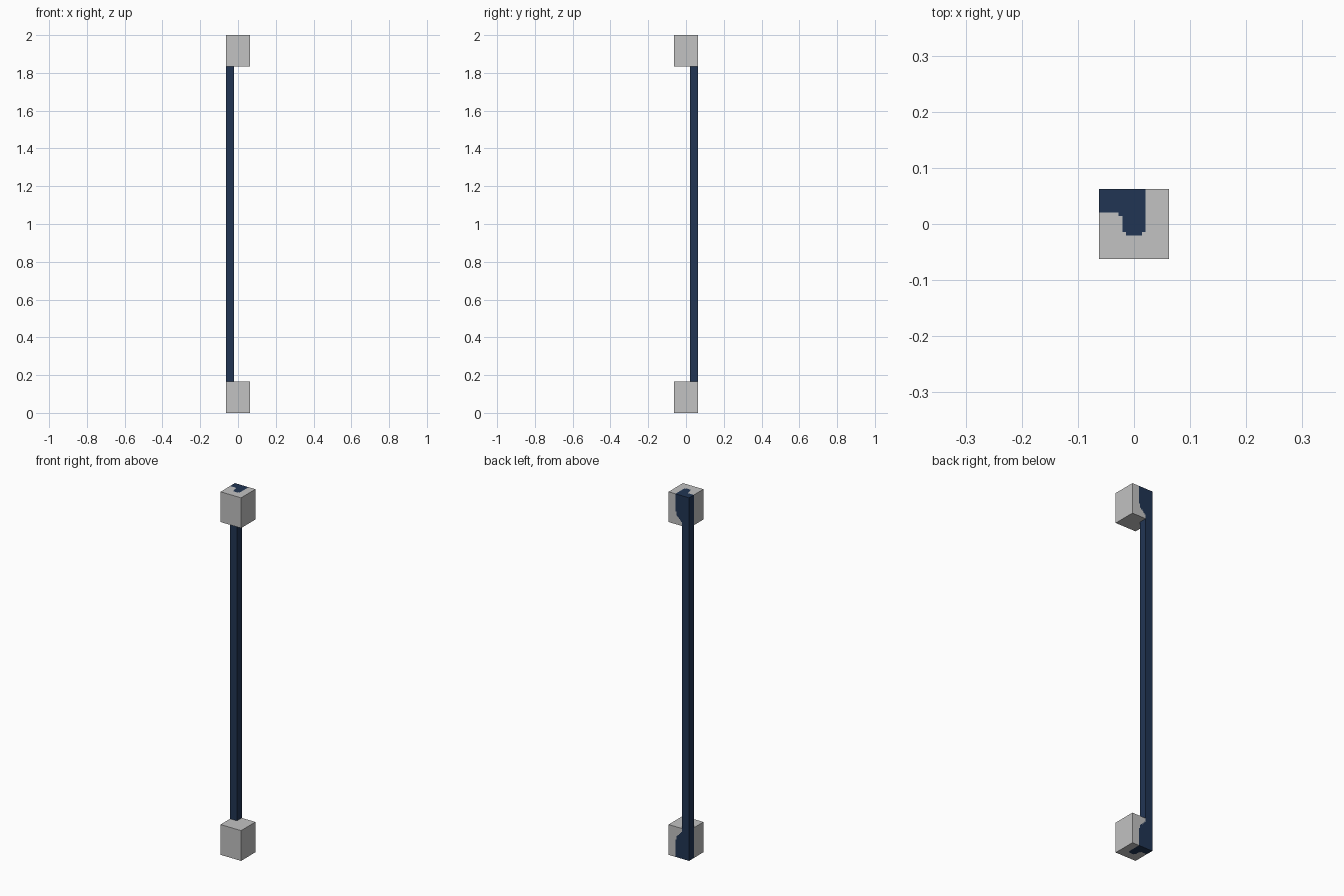
import bpy, bmesh
from mathutils import Vector

if "Cube" in bpy.data.objects:
    bpy.data.objects.remove(bpy.data.objects["Cube"])

U = 2 / 288          # one cell of the model's square pattern
W, H, P = 18, 24, 6  # block width, block height, pole width in cells
HALF = W * U / 2


def material(name, rgb):
    m = bpy.data.materials.new(name)
    m.diffuse_color = (*rgb, 1)
    m.use_nodes = True
    m.node_tree.nodes["Principled BSDF"].inputs["Base Color"].default_value = m.diffuse_color
    return m


GREY = material("light grey", (0.54, 0.54, 0.54))
NAVY = material("navy blue", (0.0152, 0.0356, 0.088))


def box(bm, lo, hi):
    bmesh.ops.create_cube(bm, size=1)
    for v in bm.verts:
        v.co = Vector([lo[i] + (v.co[i] + 0.5) * (hi[i] - lo[i]) for i in range(3)])


def finish(name, bm, mats):
    me = bpy.data.meshes.new(name)
    bm.to_mesh(me)
    bm.free()
    for m in mats:
        me.materials.append(m)
    ob = bpy.data.objects.new(name, me)
    bpy.context.collection.objects.link(ob)


def is_navy(i, j, k, n):
    """Cells from left (i), back (j) and outer end (k); n is the face normal."""
    if abs(n.z) > 0.5:                       # outer end: stepped L shape
        if k > 1:
            return False
        if j < 6:
            return i < 12
        if j < 7:
            return 5 <= i < 12
        if j < 11:
            return 6 <= i < 12
        return j < 12 and 7 <= i < 11
    if n.y > 0.5:                            # back: wide band with stepped corner
        limit = 12 if k < 14 else 11 if k < 16 else max(P, 27 - int(k))
        return i < limit
    return n.x < -0.5 and j < P              # left: pole strip


def block(name, z0, top):
    bm = bmesh.new()
    box(bm, (-HALF, -HALF, z0), (HALF, HALF, z0 + H * U))
    end = z0 + H * U if top else z0
    sign = -1 if top else 1
    # cut the faces along the pattern lines
    cuts = [((c * U - HALF, 0, 0), (1, 0, 0)) for c in range(5, 13)]
    cuts += [((0, HALF - c * U, 0), (0, 1, 0)) for c in (6, 7, 11, 12)]
    cuts += [((0, 0, end + sign * c * U), (0, 0, 1)) for c in (14, 16, 17, 18, 19, 20, 21)]
    for co, no in cuts:
        bmesh.ops.bisect_plane(bm, geom=bm.verts[:] + bm.edges[:] + bm.faces[:],
                               dist=1e-6, plane_co=co, plane_no=no)
    bm.normal_update()
    for f in bm.faces:
        c = f.calc_center_median()
        f.material_index = int(is_navy((c.x + HALF) / U, (HALF - c.y) / U,
                                       abs(c.z - end) / U, f.normal))
    finish(name, bm, [GREY, NAVY])


# end blocks
block("bottom_block", 0, False)
block("top_block", 2 - H * U, True)

# corner pole between the blocks
bm = bmesh.new()
box(bm, (-HALF, HALF - P * U, H * U), (-HALF + P * U, HALF, 2 - H * U))
finish("pole", bm, [NAVY])
